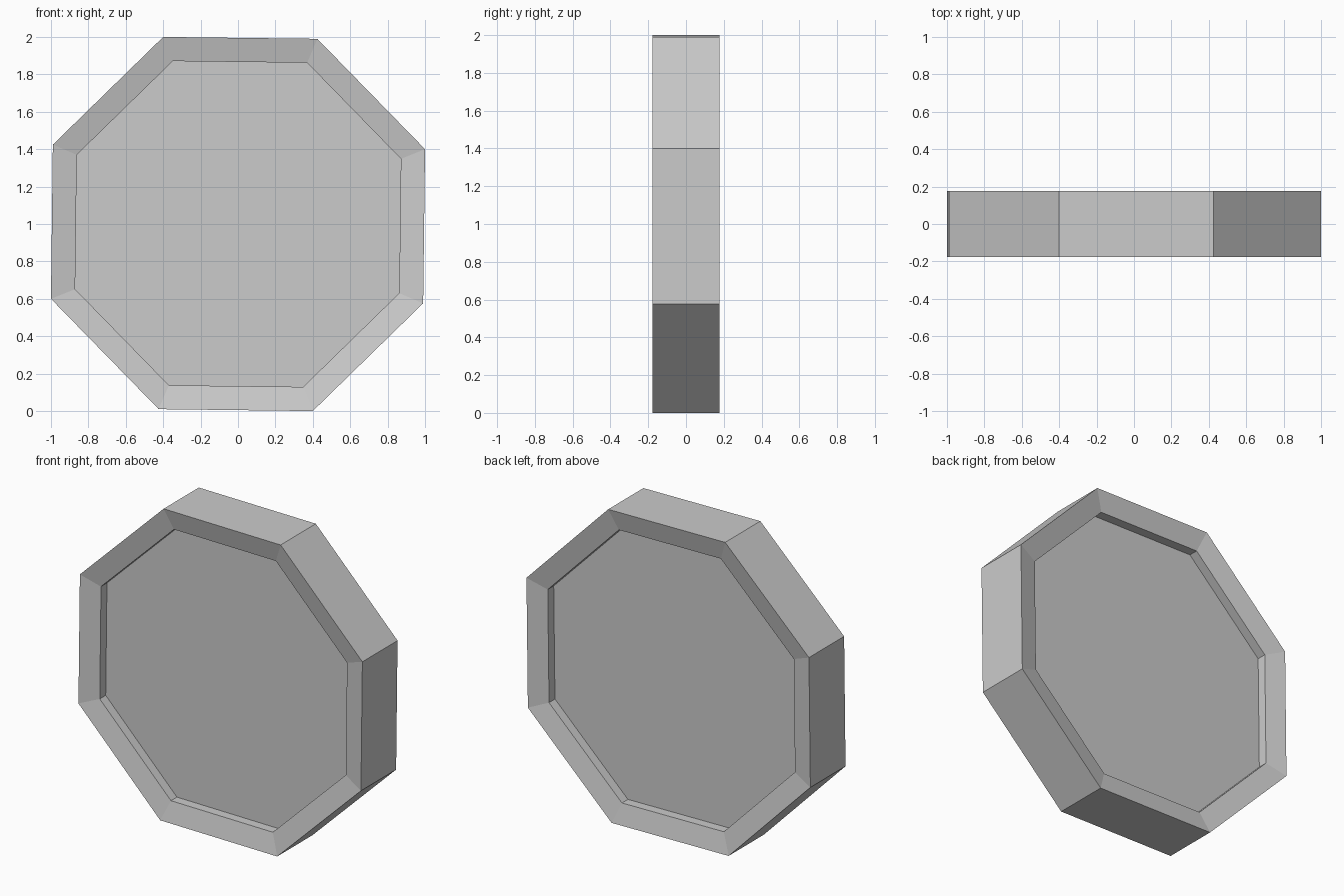
import bpy
import bmesh
from math import cos, sin, radians, tau

cube = bpy.data.objects.get("Cube")
if cube:
    bpy.data.objects.remove(cube, do_unlink=True)

SIDES = 8
TURN = radians(21.8)
OUTER = 1 / cos(TURN)      # corner radius that gives a width of 2
INNER = 0.938
HALF = 0.177               # half thickness
LIP = 0.03                 # inward slope of the rim
RECESS = 0.09              # depth of the flat panels

grey = bpy.data.materials.new("plain_grey")
grey.use_nodes = True
colour = (0.6, 0.6, 0.6, 1)
grey.diffuse_color = colour
grey.node_tree.nodes["Principled BSDF"].inputs["Base Color"].default_value = colour


def ring(bm, radius, y):
    """One octagonal loop standing upright at depth y."""
    angles = [TURN + tau * i / SIDES for i in range(SIDES)]
    return [bm.verts.new((radius * cos(a), y, 1 + radius * sin(a))) for a in angles]


# Profile from the front panel, over the rim, to the back panel
profile = [(INNER, -HALF + RECESS), (INNER, -HALF + LIP), (OUTER, -HALF),
           (OUTER, HALF), (INNER, HALF - LIP), (INNER, HALF - RECESS)]

bm = bmesh.new()
rings = [ring(bm, r, y) for r, y in profile]
for a, b in zip(rings, rings[1:]):
    for i in range(SIDES):
        j = (i + 1) % SIDES
        bm.faces.new((a[i], a[j], b[j], b[i]))

# Flat recessed panels on both sides
bm.faces.new(rings[0])
bm.faces.new(rings[-1])
bmesh.ops.recalc_face_normals(bm, faces=bm.faces)

mesh = bpy.data.meshes.new("octagonal_disc")
bm.to_mesh(mesh)
bm.free()
mesh.materials.append(grey)
disc = bpy.data.objects.new("octagonal_disc", mesh)
bpy.context.collection.objects.link(disc)
